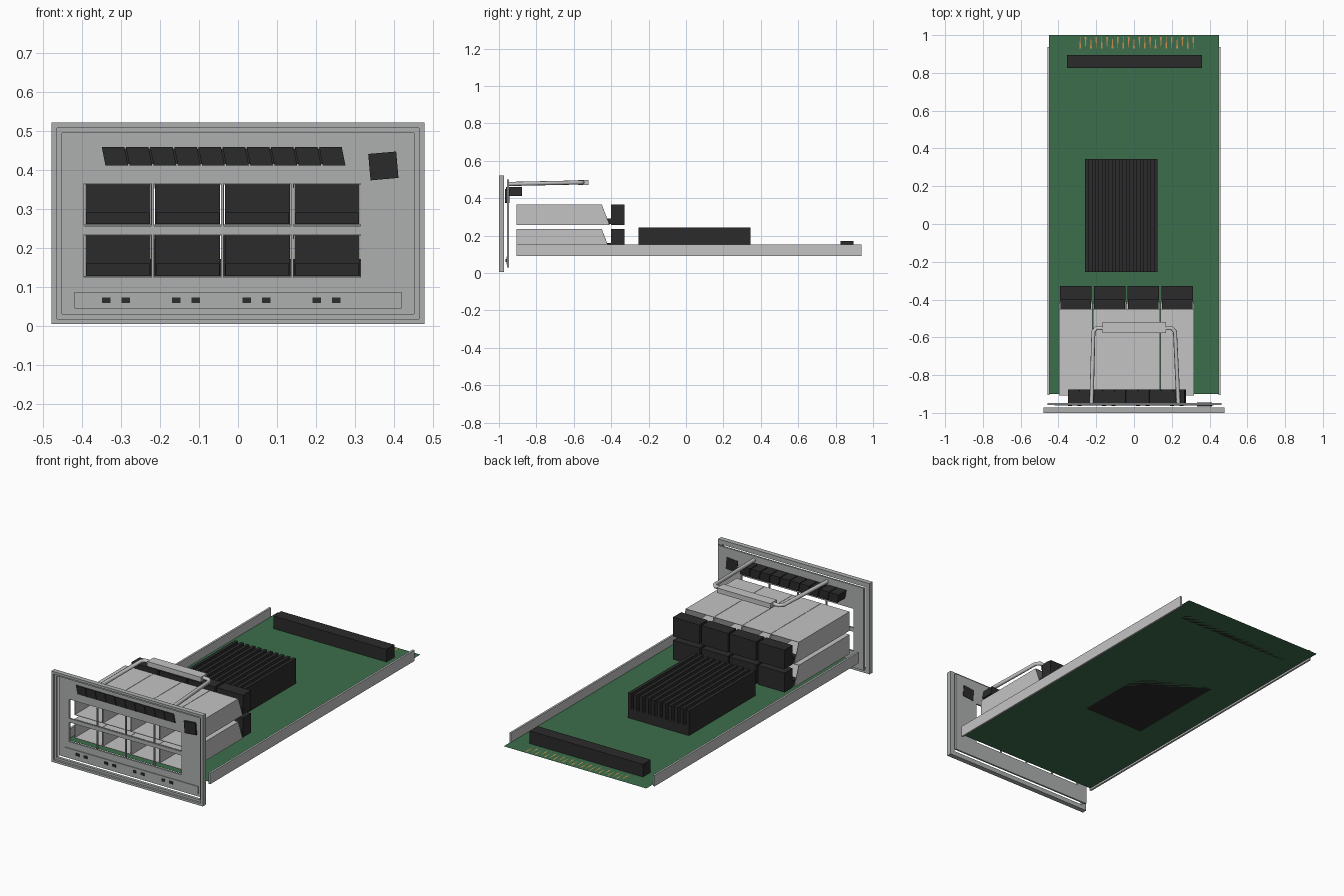
import bpy, bmesh, math
from mathutils import Vector

cube = bpy.data.objects.get("Cube")
if cube:
    bpy.data.objects.remove(cube, do_unlink=True)


def material(name, r, g, b):
    m = bpy.data.materials.new(name)
    m.use_nodes = True
    m.diffuse_color = (r, g, b, 1)
    m.node_tree.nodes["Principled BSDF"].inputs["Base Color"].default_value = (r, g, b, 1)
    return m


GREEN = material("board green", 0.045, 0.155, 0.07)
GREY = material("panel grey", 0.42, 0.43, 0.43)
SILVER = material("cage silver", 0.55, 0.55, 0.55)
BLACK = material("black plastic", 0.024, 0.024, 0.024)
COPPER = material("copper", 0.6, 0.27, 0.08)


def finish(name, bm, mat):
    bmesh.ops.recalc_face_normals(bm, faces=bm.faces)
    me = bpy.data.meshes.new(name)
    bm.to_mesh(me)
    bm.free()
    me.materials.append(mat)
    ob = bpy.data.objects.new(name, me)
    bpy.context.collection.objects.link(ob)
    return ob


def add_box(bm, x0, x1, y0, y1, z0, z1):
    verts = bmesh.ops.create_cube(bm, size=1)["verts"]
    for v in verts:
        v.co = Vector((x1 if v.co.x > 0 else x0, y1 if v.co.y > 0 else y0,
                       z1 if v.co.z > 0 else z0))
    return verts


def boxes(name, mat, *sizes):
    bm = bmesh.new()
    for s in sizes:
        add_box(bm, *s)
    return finish(name, bm, mat)


# Column and row spans shared by the windows, cages and connectors
COLS = [(-0.395 + i * 0.179, -0.222 + i * 0.179) for i in range(4)]
ROWS = [(0.125, 0.235), (0.257, 0.366)]

# Circuit board: a thin sheet
bm = bmesh.new()
bm.faces.new([bm.verts.new((x, y, 0.1)) for x, y in
              ((-0.45, -0.9), (0.45, -0.9), (0.45, 1), (-0.45, 1))])
finish("circuit_board", bm, GREEN)

# Side rails
for side, sx in (("left", 1), ("right", -1)):
    a, b = sorted((sx * 0.447, sx * 0.458))
    boxes(side + "_rail", SILVER, (a, b, -0.905, 0.937, 0.09, 0.152))

# Outer bezel: four bars with a thinner inner lip
def ring(x, z0, z1, w, y0, y1):
    return [(-x, x, y0, y1, z0, z0 + w), (-x, x, y0, y1, z1 - w, z1),
            (-x, -x + w, y0, y1, z0 + w, z1 - w), (x - w, x, y0, y1, z0 + w, z1 - w)]

boxes("front_bezel", GREY, *ring(0.478, 0.005, 0.522, 0.013, -1, -0.972),
      *ring(0.465, 0.018, 0.509, 0.013, -0.988, -0.972))

# Faceplate: grid of cells with the eight port cells left open
xs = [-0.458] + [v for c in COLS for v in c] + [0.462]
zs = [0.03] + [v for r in ROWS for v in r] + [0.5]
bm = bmesh.new()
grid = [[bm.verts.new((x, -0.957, z)) for x in xs] for z in zs]
for j in range(len(zs) - 1):
    for i in range(len(xs) - 1):
        if i % 2 and j % 2:
            continue
        bm.faces.new((grid[j][i], grid[j][i + 1], grid[j + 1][i + 1], grid[j + 1][i]))
solid = bmesh.ops.extrude_face_region(bm, geom=bm.faces[:])
bmesh.ops.translate(bm, vec=(0, 0.01, 0),
                    verts=[g for g in solid["geom"] if isinstance(g, bmesh.types.BMVert)])
finish("faceplate", bm, GREY)

# Raised strip with status light windows
boxes("indicator_strip", GREY, (-0.42, 0.42, -0.961, -0.956, 0.045, 0.088))
boxes("indicator_windows", BLACK,
      *[(x + d - 0.011, x + d + 0.011, -0.964, -0.958, 0.059, 0.074)
        for x in (-0.338, -0.158, 0.022, 0.202) for d in (0, 0.05)])

# Vent bar behind and through the upper faceplate, with skewed ends
bm = bmesh.new()
step = 0.062
for i in range(10):
    x = -0.35 + i * step
    add_box(bm, x, x + step - 0.004, -0.962, -0.877, 0.412, 0.46)
add_box(bm, -0.345, 0.265, -0.958, -0.885, 0.416, 0.456)
for v in bm.verts:
    v.co.x += 0.005 - (v.co.z - 0.436) * 0.2
finish("vent_bar", bm, BLACK)

# Square button, slightly turned
button = boxes("button", BLACK, (-0.036, 0.036, -0.012, 0.01, -0.034, 0.034))
button.location = (0.373, -0.955, 0.411)
button.rotation_euler.y = math.radians(-5)

# Port cages (open ended sleeves) and the connectors at their backs
for j, (z0, z1) in enumerate(ROWS):
    for i, (x0, x1) in enumerate(COLS):
        tag = ("lower_", "upper_")[j] + str(i + 1)
        bm = bmesh.new()
        add_box(bm, x0 - 0.002, x1 + 0.002, -0.907, -0.41, z0, z1)
        ends = [f for f in bm.faces if abs(f.normal.y) > 0.9]
        bmesh.ops.delete(bm, geom=ends, context='FACES_ONLY')
        for v in bm.verts:
            if v.co.y > -0.5 and v.co.z > (z0 + z1) / 2:
                v.co.y = -0.45
        cage = finish("cage_" + tag, bm, SILVER)
        shell = cage.modifiers.new("wall", 'SOLIDIFY')
        shell.thickness = 0.004
        boxes("connector_" + tag, BLACK,
              (x0 + 0.003, x1 - 0.003, -0.402, -0.328, z0, z1),
              (x0 + 0.005, x1 - 0.005, -0.45, -0.4, z0 + 0.005, z0 + 0.035))

# Heat sink: base with fins running front to back
pitch = 0.0366
boxes("heat_sink", BLACK, (-0.26, 0.125, -0.255, 0.345, 0.1, 0.155),
      *[(-0.26 + i * pitch, -0.241 + i * pitch, -0.255, 0.345, 0.15, 0.242) for i in range(11)])

# Rear connector and its copper contacts
boxes("rear_connector", BLACK, (-0.355, 0.36, 0.825, 0.895, 0.1, 0.172))
bm = bmesh.new()
for i in range(22):
    x = -0.285 + i * 0.0285
    tip, base = (0.925, 0.99) if i % 2 else (0.995, 0.93)
    bm.faces.new([bm.verts.new(p) for p in
                  ((x - 0.005, base, 0.103), (x + 0.005, base, 0.103), (x, tip, 0.103))])
finish("contacts", bm, COPPER)

# Bent rod handle with a flat grip
curve = bpy.data.curves.new("handle", 'CURVE')
curve.dimensions = '3D'
curve.bevel_depth = 0.011
curve.bevel_resolution = 2
curve.use_fill_caps = True
path = [(-0.225, -0.95, 0.476), (-0.215, -0.57, 0.484), (-0.2, -0.552, 0.485),
        (0.2, -0.552, 0.485), (0.217, -0.57, 0.484), (0.235, -0.95, 0.476)]
spline = curve.splines.new('POLY')
spline.points.add(len(path) - 1)
for p, co in zip(spline.points, path):
    p.co = (*co, 1)
curve.materials.append(SILVER)
bpy.context.collection.objects.link(bpy.data.objects.new("handle", curve))
boxes("handle_grip", SILVER, (-0.168, 0.17, -0.578, -0.52, 0.47, 0.498))
